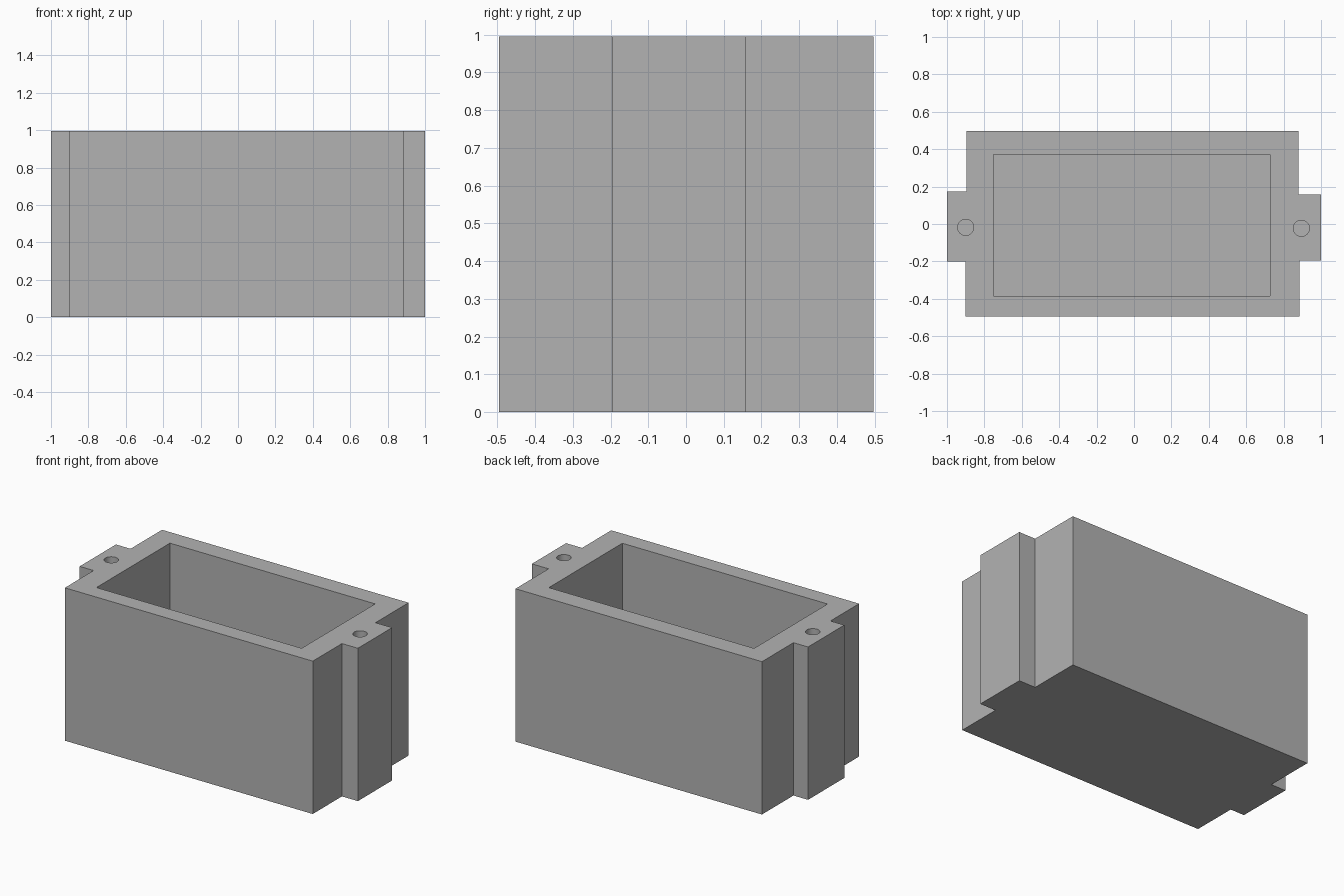
import bpy
import bmesh

old = bpy.data.objects.get("Cube")
if old:
    bpy.data.objects.remove(old)

HEIGHT = 0.995
FLOOR = 0.12        # thickness under the cavity
HOLE_DEPTH = 0.5

grey = bpy.data.materials.new("plain_grey")
grey.use_nodes = True
colour = (0.45, 0.45, 0.45, 1)
grey.diffuse_color = colour
grey.node_tree.nodes["Principled BSDF"].inputs["Base Color"].default_value = colour


def prism(name, outline, bottom, top):
    """Extrude a flat outline from bottom to top."""
    bm = bmesh.new()
    face = bm.faces.new([bm.verts.new((x, y, bottom)) for x, y in outline])
    result = bmesh.ops.extrude_face_region(bm, geom=[face])
    raised = [v for v in result["geom"] if isinstance(v, bmesh.types.BMVert)]
    bmesh.ops.translate(bm, verts=raised, vec=(0, 0, top - bottom))
    bmesh.ops.recalc_face_normals(bm, faces=bm.faces)
    mesh = bpy.data.meshes.new(name)
    bm.to_mesh(mesh)
    bm.free()
    mesh.materials.append(grey)
    obj = bpy.data.objects.new(name, mesh)
    bpy.context.collection.objects.link(obj)
    return obj


def cut(target, cutter):
    """Subtract the cutter, then discard it."""
    cutter.hide_render = True
    bpy.ops.object.select_all(action="DESELECT")
    target.select_set(True)
    bpy.context.view_layer.objects.active = target
    mod = target.modifiers.new("cut", "BOOLEAN")
    mod.operation = "DIFFERENCE"
    mod.solver = "EXACT"
    mod.object = cutter
    bpy.ops.object.modifier_apply(modifier=mod.name)
    bpy.data.objects.remove(cutter)


# Box body with a mounting lug on each end
body = prism("box_body", [
    (-0.90, -0.495), (0.885, -0.495), (0.885, -0.195), (1.0, -0.195),
    (1.0, 0.157), (0.88, 0.157), (0.88, 0.497), (-0.895, 0.497),
    (-0.895, 0.173), (-1.0, 0.173), (-1.0, -0.20), (-0.90, -0.20),
], 0, HEIGHT)

# Open cavity
cut(body, prism("cavity_cutter", [
    (-0.75, -0.385), (0.728, -0.385), (0.728, 0.371), (-0.75, 0.371),
], FLOOR, HEIGHT + 0.1))

# Blind screw holes in the lugs
for x, y in ((-0.90, -0.018), (0.895, -0.023)):
    bpy.ops.mesh.primitive_cylinder_add(
        vertices=32, radius=0.043, depth=HOLE_DEPTH * 2, location=(x, y, HEIGHT))
    drill = bpy.context.object
    drill.name = "screw_hole_cutter"
    drill.data.materials.append(grey)
    cut(body, drill)

body.select_set(True)
bpy.context.view_layer.objects.active = body
bpy.ops.object.shade_smooth_by_angle()
